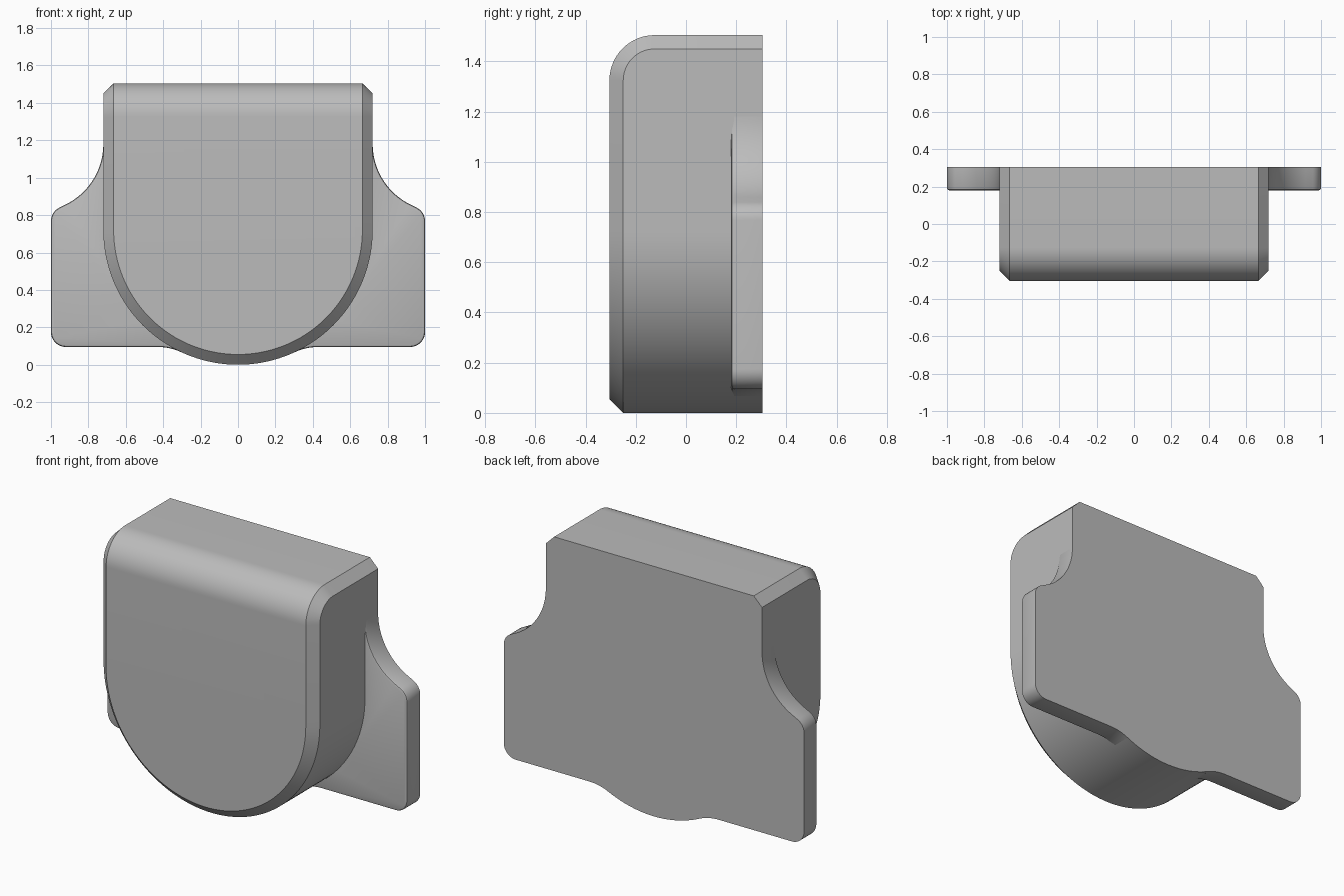
import bpy, bmesh
from math import sin, cos, pi, radians, sqrt, atan2

cube = bpy.data.objects.get("Cube")
if cube:
    bpy.data.objects.remove(cube)

grey = bpy.data.materials.new("plain grey")
grey.use_nodes = True
colour = (0.5, 0.5, 0.5, 1)
grey.diffuse_color = colour
grey.node_tree.nodes["Principled BSDF"].inputs["Base Color"].default_value = colour

R = 0.72            # half width and radius of the rounded bottom
BACK, FRONT = 0.305, -0.305
TOP = 1.505
CHAMFER = 0.055


def arc(cx, cz, r, a0, a1, n):
    """Points on an arc, angles in degrees."""
    return [(cx + r * cos(radians(a0 + (a1 - a0) * i / n)),
             cz + r * sin(radians(a0 + (a1 - a0) * i / n))) for i in range(n + 1)]


def finish(bm, name):
    bmesh.ops.recalc_face_normals(bm, faces=bm.faces[:])
    mesh = bpy.data.meshes.new(name)
    bm.to_mesh(mesh)
    bm.free()
    mesh.materials.append(grey)
    ob = bpy.data.objects.new(name, mesh)
    bpy.context.collection.objects.link(ob)
    bpy.ops.object.select_all(action='DESELECT')
    ob.select_set(True)
    bpy.context.view_layer.objects.active = ob
    bpy.ops.object.shade_smooth_by_angle(angle=radians(30))
    return ob


# Body: convex block, round at the bottom, rounded top front edge, chamfered rim
FILLET = 0.18
fy, fz = FRONT + FILLET, TOP - FILLET
points = []
for inset, lift in ((CHAMFER, 0), (0, CHAMFER)):
    r = R - inset
    for s in (-1, 1):
        points.append((s * r, BACK, TOP - lift))
        points += [(s * r, y, z) for y, z in arc(fy, fz, FILLET - lift, 90, 180, 16)]
    points += [(x, FRONT + lift, z) for x, z in arc(0, R, r, 180, 360, 72)]
points += [(x, BACK, z) for x, z in arc(0, R, R, 180, 360, 72)]

bm = bmesh.new()
for p in points:
    bm.verts.new(p)
hull = bmesh.ops.convex_hull(bm, input=bm.verts[:])
bmesh.ops.delete(bm, geom=list({v for v in hull["geom_interior"]
                               if isinstance(v, bmesh.types.BMVert)}), context='VERTS')
bmesh.ops.dissolve_limit(bm, angle_limit=radians(0.5), verts=bm.verts[:], edges=bm.edges[:])
finish(bm, "body")

# Side flanges: thin plates blended into the body with concave curves
BOTTOM, CORNER, SWEEP, BLEND = 0.095, 0.08, 0.36, 0.30
blend_x = sqrt((R + BLEND) ** 2 - (R - BOTTOM + BLEND) ** 2)
blend_z = BOTTOM - BLEND
blend_end = atan2(R - blend_z, -blend_x) * 180 / pi
edge = 1 - CORNER


def flange_outline(e):
    """Outline of one flange with its outer edge moved inward by e."""
    pts = arc(R + SWEEP, 1.18, SWEEP + e, 180, 243, 20)
    pts += arc(edge, 0.768, CORNER - e, 63, 0, 8)
    pts += arc(edge, BOTTOM + CORNER, CORNER - e, 0, -90, 10)
    pts += arc(blend_x, blend_z, BLEND + e, 90, blend_end, 10)
    pts += arc(0, R, R - 0.015, blend_end - 180, 0, 30)
    return pts


def flange(name, side):
    bm = bmesh.new()
    layers = ((BACK, 0), (0.192, 0), (0.1835, 0.0035), (0.18, 0.012))
    loops = [[bm.verts.new((side * x, y, z)) for x, z in flange_outline(e)]
             for y, e in layers]
    n = len(loops[0])
    for a, b in zip(loops, loops[1:]):
        for i in range(n):
            j = (i + 1) % n
            bm.faces.new((a[i], a[j], b[j], b[i]))
    bm.faces.new(loops[0])
    bm.faces.new(loops[-1])
    finish(bm, name)


flange("left_flange", 1)
flange("right_flange", -1)
